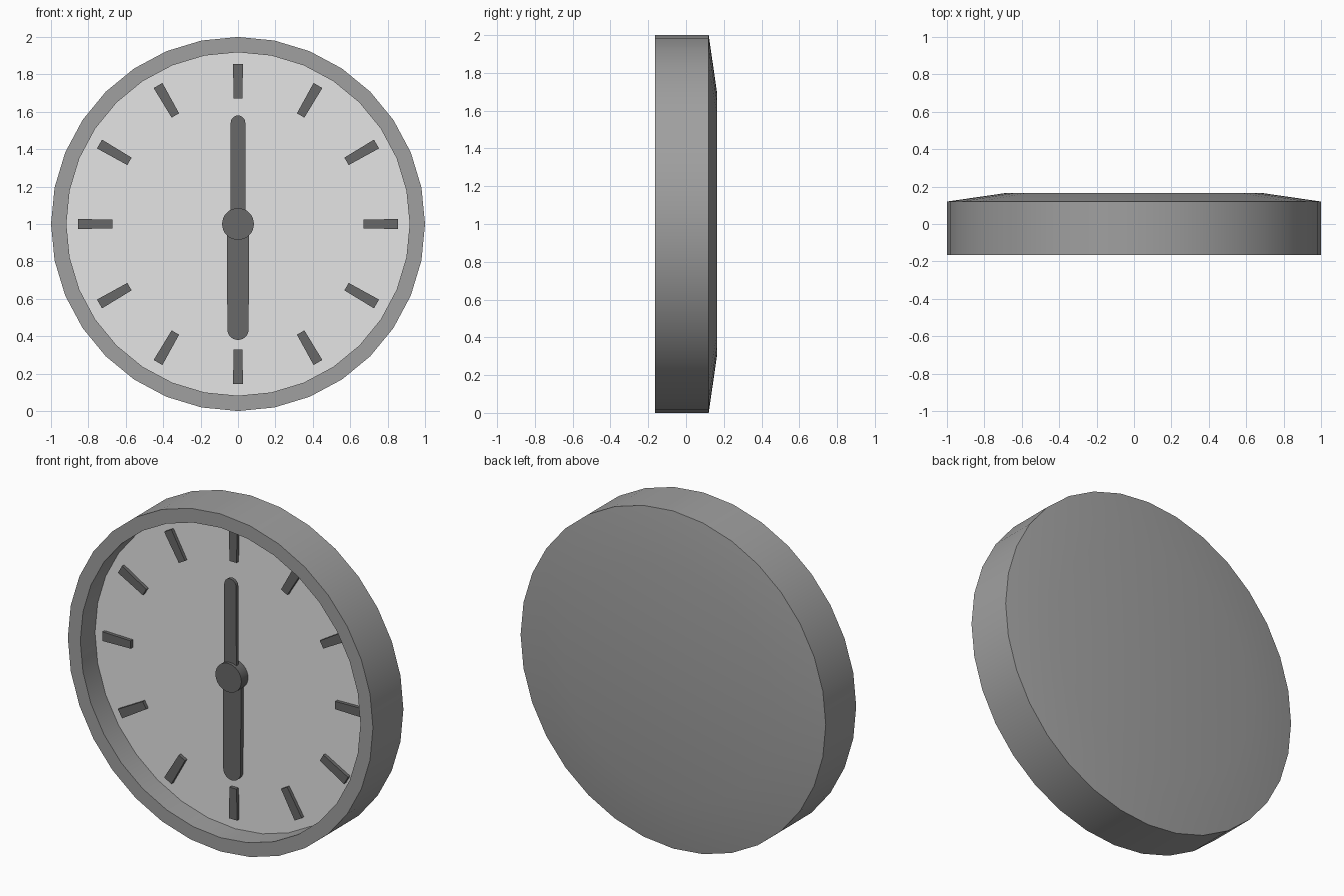
import bpy
import bmesh
import math
from mathutils import Matrix, Vector

if "Cube" in bpy.data.objects:
    bpy.data.objects.remove(bpy.data.objects["Cube"])

CENTRE = Vector((0, 0, 1))
FACE_Y = -0.027      # depth of the dial surface
SIDES = 32


def material(name, value):
    m = bpy.data.materials.new(name)
    m.diffuse_color = (value, value, value, 1)
    m.use_nodes = True
    m.node_tree.nodes["Principled BSDF"].inputs["Base Color"].default_value = m.diffuse_color
    return m


case_grey = material("case grey", 0.35)
dial_grey = material("dial light grey", 0.78)
mark_grey = material("mark dark grey", 0.14)


def finish(name, bm, mats):
    bmesh.ops.recalc_face_normals(bm, faces=bm.faces)
    mesh = bpy.data.meshes.new(name)
    bm.to_mesh(mesh)
    bm.free()
    for m in mats:
        mesh.materials.append(m)
    for p in mesh.polygons:
        p.use_smooth = True
    mesh.set_sharp_from_angle(angle=math.radians(30))
    ob = bpy.data.objects.new(name, mesh)
    ob.location = CENTRE
    bpy.context.collection.objects.link(ob)
    return ob


def circle(r, n, start=0.0, sweep=2 * math.pi):
    return [(r * math.cos(start + sweep * i / n), r * math.sin(start + sweep * i / n))
            for i in range(n)]


def prism(name, outline, raised_from, raised_to, turn=0.0):
    """Plate with an (x, z) outline, standing between two heights above the dial."""
    bm = bmesh.new()
    front, back = [[bm.verts.new((x, FACE_Y - h, z)) for x, z in outline]
                   for h in (raised_to, raised_from)]
    bm.faces.new(front)
    bm.faces.new(back)
    n = len(outline)
    for i in range(n):
        j = (i + 1) % n
        bm.faces.new((front[i], front[j], back[j], back[i]))
    bmesh.ops.rotate(bm, verts=bm.verts, matrix=Matrix.Rotation(turn, 3, 'Y'))
    return finish(name, bm, [mark_grey])


def hand(name, base_w, tip_w, length, low, high, turn):
    """Clock hand with a rounded tip."""
    r = tip_w / 2
    tip = [(r * math.cos(a), length - r + r * math.sin(a))
           for a in (math.pi * i / 12 for i in range(13))]
    return prism(name, [(-base_w / 2, 0), (base_w / 2, 0)] + tip, low, high, turn)


# Case: dial disc, recess wall, rim, outer wall, shallow back bevel, back disc
profile = [(0.918, FACE_Y), (0.918, -0.165), (1.0, -0.165), (1.0, 0.12), (0.69, 0.165)]
bm = bmesh.new()
rings = [[bm.verts.new((x, y, z)) for x, z in circle(r, SIDES)] for r, y in profile]
bm.faces.new(rings[0]).material_index = 1
bm.faces.new(rings[-1])
for a, b in zip(rings, rings[1:]):
    for i in range(SIDES):
        j = (i + 1) % SIDES
        bm.faces.new((a[i], a[j], b[j], b[i]))
finish("clock_case", bm, [case_grey, dial_grey])

# Hour marks, slightly narrower towards the centre
mark = [(-0.023, 0.67), (0.023, 0.67), (0.027, 0.855), (-0.027, 0.855)]
for k in range(12):
    prism(f"hour_mark_{k + 1}", mark, -0.005, 0.02, math.radians(30 * (k + 1)))

# Hands and hub
hand("hour_hand", 0.118, 0.114, 0.62, 0.006, 0.03, math.pi)
hand("minute_hand", 0.08, 0.078, 0.58, 0.026, 0.046, 0.0)
prism("hub", circle(0.085, SIDES), -0.005, 0.063)
